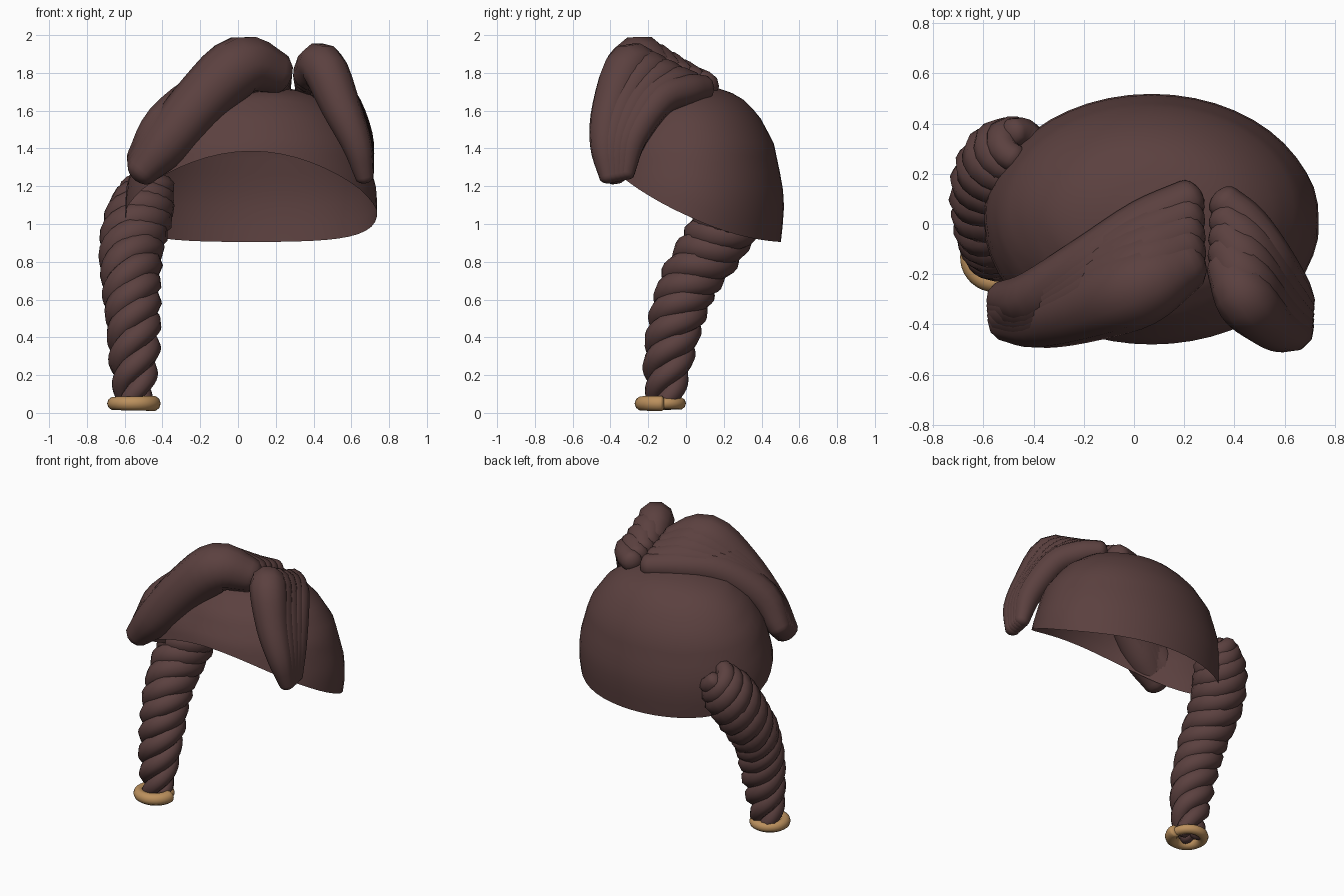
import bpy, bmesh, math
from mathutils import Vector

if "Cube" in bpy.data.objects:
    bpy.data.objects.remove(bpy.data.objects["Cube"])


def material(name, color):
    m = bpy.data.materials.new(name)
    m.diffuse_color = (*color, 1)
    m.use_nodes = True
    m.node_tree.nodes["Principled BSDF"].inputs["Base Color"].default_value = m.diffuse_color
    return m


HAIR = material("dark_brown_hair", (0.105, 0.052, 0.050))
GOLD = material("tan_tie", (0.50, 0.28, 0.11))


def lerp_table(table, t):
    """Piecewise linear lookup in (key, value) pairs."""
    for (a, va), (b, vb) in zip(table, table[1:]):
        if t <= b:
            k = max(0, (t - a) / (b - a))
            return va + (vb - va) * k
    return table[-1][1]


def smooth_path(pts, steps=6):
    """Catmull-Rom through 4D points (x, y, z, radius)."""
    p = [Vector(q) for q in pts]
    p = [2 * p[0] - p[1]] + p + [2 * p[-1] - p[-2]]
    out = []
    for i in range(1, len(p) - 2):
        a, b, c, d = p[i - 1:i + 3]
        for s in range(steps):
            t = s / steps
            out.append(0.5 * (2 * b + (c - a) * t + (2 * a - 5 * b + 4 * c - d) * t * t
                              + (3 * b - a - 3 * c + d) * t ** 3))
    return out + [p[-2]]


def rounded(pts, dome=0.7):
    """Add domed ends to a tube path."""
    def cap(end, prev):
        direction = (end.xyz - prev.xyz).normalized()
        r = end.w
        return [Vector((*(end.xyz + direction * r * dome * math.sin(a)), r * max(0.02, math.cos(a))))
                for a in (0.4, 0.8, 1.15, 1.4, 1.57)]
    return cap(pts[0], pts[1])[::-1] + pts + cap(pts[-1], pts[-2])


def tubes(name, paths, mat, sides=3):
    cu = bpy.data.curves.new(name, 'CURVE')
    cu.dimensions = '3D'
    cu.bevel_depth = 1
    cu.bevel_resolution = sides
    cu.use_fill_caps = True
    for path in paths:
        s = cu.splines.new('POLY')
        s.points.add(len(path) - 1)
        for pt, q in zip(s.points, path):
            pt.co = (q.x, q.y, q.z, 1)
            pt.radius = q.w
    cu.materials.append(mat)
    ob = bpy.data.objects.new(name, cu)
    bpy.context.collection.objects.link(ob)
    bpy.ops.object.select_all(action='DESELECT')
    ob.select_set(True)
    bpy.context.view_layer.objects.active = ob
    bpy.ops.object.convert(target='MESH')
    bpy.ops.object.shade_smooth_by_angle(angle=math.radians(60))
    return ob


# Hair cap: open shell with a rim rising toward the forehead
PROFILE = [(0.88, 0.96), (1.07, 1.0), (1.2, 0.985), (1.43, 0.89), (1.58, 0.73),
           (1.68, 0.53), (1.72, 0.30), (1.74, 0.0)]
TOP, COLS, ROWS = 1.74, 48, 14
bm = bmesh.new()
rings = []
for j in range(ROWS):
    ring = []
    for i in range(COLS):
        a = 2 * math.pi * i / COLS
        y = 0.5 * math.sin(a)
        rim = 1.04 - 0.48 * y + 0.42 * y * y
        z = rim + (TOP - rim) * math.sin(j / ROWS * math.pi / 2)
        r = lerp_table(PROFILE, z)
        front = 0.04 * max(0, -math.sin(a)) * r
        ring.append(bm.verts.new((0.07 + 0.67 * r * math.cos(a),
                                  0.015 + 0.505 * r * math.sin(a) - front, z)))
    rings.append(ring)
for lo, hi in zip(rings, rings[1:]):
    for i in range(COLS):
        k = (i + 1) % COLS
        bm.faces.new((lo[i], lo[k], hi[k], hi[i]))
crown = bm.verts.new((0.07, 0.015, TOP))
for i in range(COLS):
    bm.faces.new((rings[-1][i], rings[-1][(i + 1) % COLS], crown))
for f in bm.faces:
    f.smooth = True
me = bpy.data.meshes.new("hair_cap")
bm.to_mesh(me)
bm.free()
me.materials.append(HAIR)
bpy.context.collection.objects.link(bpy.data.objects.new("hair_cap", me))


# Fringe locks: fans of strands blended between a front and a back path
def fringe(name, front, back, count=5):
    paths = []
    for i in range(count):
        t = i / (count - 1)
        pts = [Vector(f).lerp(Vector(b), t) for f, b in zip(front, back)]
        paths.append(rounded(smooth_path(pts, 4)))
    tubes(name, paths, HAIR)


fringe("left_fringe",
       [(0.20, -0.16, 1.80, 0.115), (0.02, -0.25, 1.84, 0.16), (-0.18, -0.32, 1.67, 0.15),
        (-0.38, -0.37, 1.43, 0.13), (-0.51, -0.385, 1.28, 0.085)],
       [(0.22, 0.10, 1.73, 0.08), (0.04, 0.0, 1.74, 0.10), (-0.17, -0.15, 1.70, 0.11),
        (-0.39, -0.29, 1.53, 0.11), (-0.52, -0.30, 1.34, 0.075)])
fringe("right_fringe",
       [(0.37, -0.17, 1.79, 0.085), (0.445, -0.30, 1.84, 0.12), (0.545, -0.395, 1.62, 0.105),
        (0.63, -0.43, 1.42, 0.08), (0.67, -0.41, 1.25, 0.05)],
       [(0.36, 0.09, 1.72, 0.07), (0.45, 0.0, 1.71, 0.085), (0.545, -0.14, 1.66, 0.09),
        (0.635, -0.28, 1.46, 0.08), (0.67, -0.32, 1.27, 0.05)])

# Side braid: three strands wound around a curved centre line (w = braid radius)
centre = smooth_path([(-0.555, -0.115, 0.06, 0.10), (-0.55, -0.095, 0.28, 0.135),
                      (-0.555, -0.05, 0.5, 0.15), (-0.565, 0.02, 0.7, 0.16),
                      (-0.56, 0.15, 0.9, 0.175), (-0.51, 0.25, 1.08, 0.175),
                      (-0.45, 0.31, 1.22, 0.12)], 14)
strands = []
for s in range(3):
    path, n = [], len(centre) - 1
    for i, c in enumerate(centre):
        ahead, behind = centre[min(i + 1, n)], centre[max(i - 1, 0)]
        tangent = (ahead.xyz - behind.xyz).normalized()
        u = Vector((1, 0, 0))
        u = (u - tangent * u.dot(tangent)).normalized()
        v = tangent.cross(u)
        t = i / n
        a = 2 * math.pi * (s / 3 + 2.9 * t + 1.1 * t * t)
        pos = c.xyz + (u * math.cos(a) + v * math.sin(a)) * c.w * 0.53
        path.append(Vector((*pos, c.w * 0.49)))
    strands.append(rounded(path))
tubes("braid", strands, HAIR, 2)

# Braid tie: tapered band wrapped once around the braid end
band = []
for i in range(37):
    t = i / 36
    a = -2 * math.pi * t
    r = 0.106 - 0.012 * t
    band.append(Vector((-0.557 + r * math.cos(a), -0.13 + r * math.sin(a),
                        0.05, 0.042 - 0.012 * t)))
tubes("braid_tie", [rounded(band, 0.4)], GOLD)
